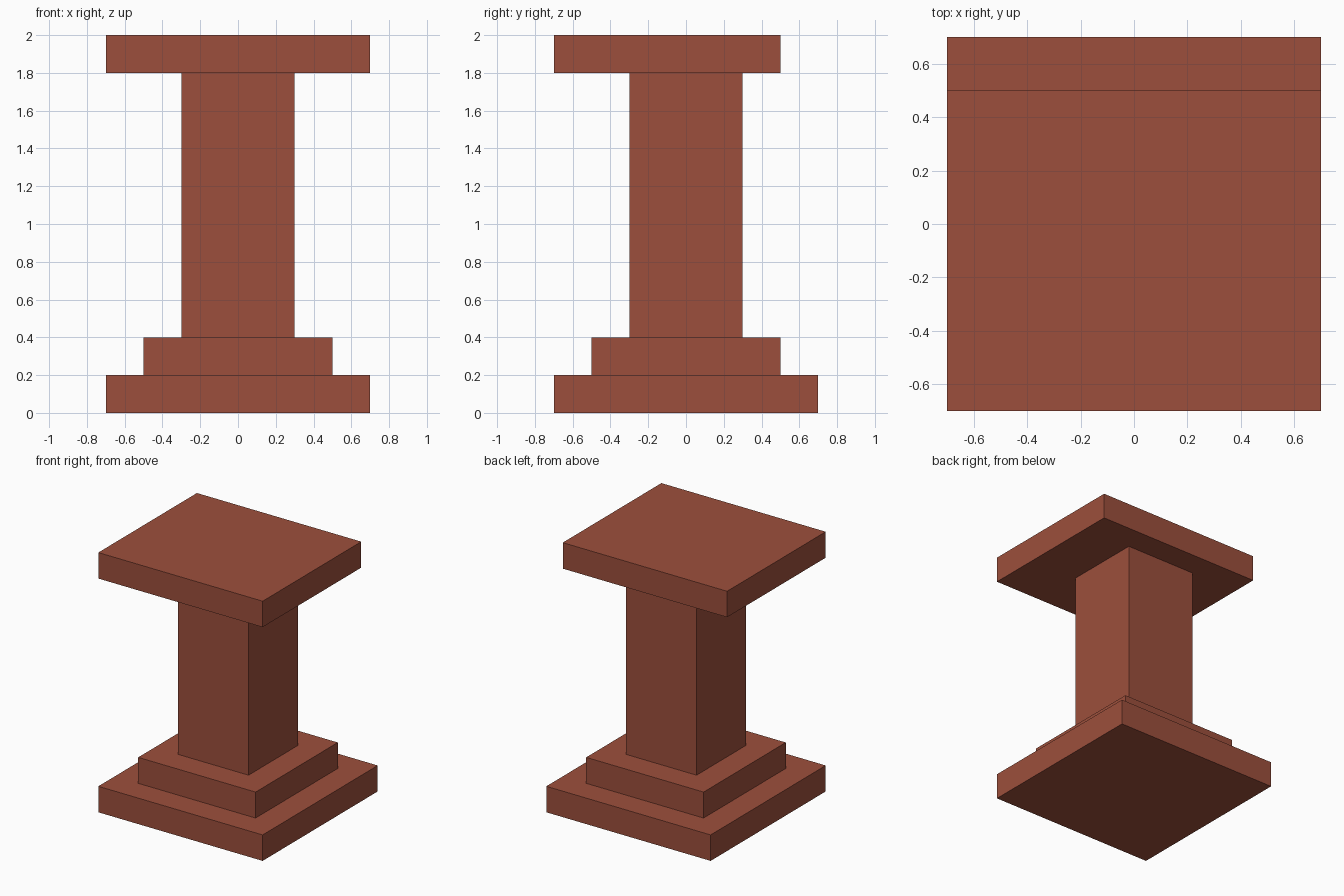
import bpy

if "Cube" in bpy.data.objects:
    bpy.data.objects.remove(bpy.data.objects["Cube"])

# Single brick-red colour
brick = bpy.data.materials.new("brick_red")
brick.diffuse_color = (0.335, 0.078, 0.045, 1.0)
brick.use_nodes = True
brick.node_tree.nodes["Principled BSDF"].inputs["Base Color"].default_value = brick.diffuse_color


def box(name, x, y, z):
    """Box from (min, max) ranges along each axis."""
    spans = (x, y, z)
    bpy.ops.mesh.primitive_cube_add(size=1, location=[(a + b) / 2 for a, b in spans])
    obj = bpy.context.object
    obj.name = name
    obj.scale = [b - a for a, b in spans]
    bpy.ops.object.transform_apply(location=False, rotation=False, scale=True)
    obj.data.materials.append(brick)
    return obj


# Stepped base and square shaft, all centred
for name, half, z in (
    ("base_plinth", 0.7, (0.0, 0.2)),
    ("base_step", 0.5, (0.2, 0.4)),
    ("shaft", 0.3, (0.4, 1.8)),
):
    box(name, (-half, half), (-half, half), z)

# Top slab, shorter at the back
box("top_slab", (-0.7, 0.7), (-0.7, 0.5), (1.8, 2.0))
